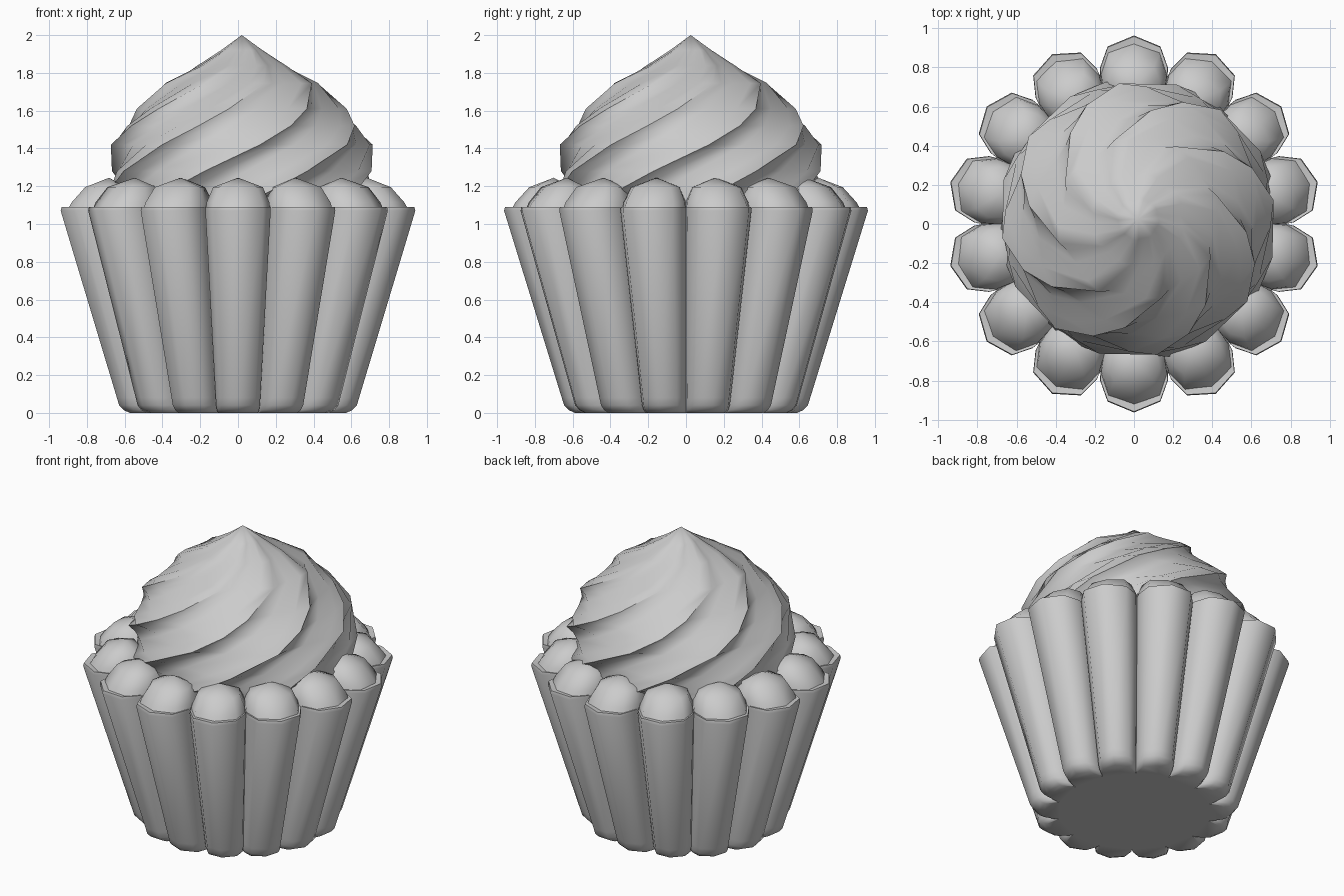
import bpy, bmesh
from math import sin, cos, pi, radians

if "Cube" in bpy.data.objects:
    bpy.data.objects.remove(bpy.data.objects["Cube"])

LOBES, RIDGES = 14, 8


def rot(p, a):
    return (p[0] * cos(a) - p[1] * sin(a), p[0] * sin(a) + p[1] * cos(a))


def skin(bm, rings, cap_start=False, cap_end=False, tip=None):
    """Bridge equal-length closed rings of points, optionally closing the ends."""
    vs = [[bm.verts.new(p) for p in r] for r in rings]
    n = len(vs[0])
    for a, b in zip(vs, vs[1:]):
        for i in range(n):
            j = (i + 1) % n
            bm.faces.new((a[i], a[j], b[j], b[i]))
    if cap_start:
        bm.faces.new(vs[0][::-1])
    if cap_end:
        bm.faces.new(vs[-1])
    if tip:
        t = bm.verts.new(tip)
        for i in range(n):
            bm.faces.new((vs[-1][i], vs[-1][(i + 1) % n], t))


def finish(bm, name, angle):
    bmesh.ops.recalc_face_normals(bm, faces=bm.faces)
    me = bpy.data.meshes.new(name)
    bm.to_mesh(me)
    bm.free()
    ob = bpy.data.objects.new(name, me)
    bpy.context.collection.objects.link(ob)
    bpy.ops.object.select_all(action='DESELECT')
    ob.select_set(True)
    bpy.context.view_layer.objects.active = ob
    bpy.ops.object.shade_smooth_by_angle(angle=radians(angle))


# Scalloped paper cup: 14 faceted lobes, tapering to a rounded base
lobe = [(0.172, 0.755), (0.173, 0.80), (0.135, 0.907), (0, 0.963),
        (-0.135, 0.907), (-0.173, 0.80)]
outline = [rot(p, 2 * pi * k / LOBES) for k in range(LOBES) for p in lobe]
profile = [(0.61, 0), (0.645, 0.015), (0.67, 0.04), (0.683, 0.08),
           (1.0, 1.07), (0.995, 1.09), (0.95, 1.085)]
bm = bmesh.new()
skin(bm, [[(x * s, y * s, z) for x, y in outline] for s, z in profile], True, True)
finish(bm, "paper_cup", 62)

# Cake bulges: one sloping dome on each lobe, highest towards the frosting
dome = [(0, 0.96), (-0.135, 0.907), (-0.175, 0.77), (-0.15, 0.58),
        (0, 0.52), (0.15, 0.58), (0.175, 0.77), (0.135, 0.907)]
cy = 0.70
bm = bmesh.new()
for k in range(LOBES):
    a = 2 * pi * k / LOBES
    rings = []
    for sx, sy, z in [(0.98, 0.88, 1.07), (0.95, 0.78, 1.115), (0.75, 0.5, 1.195)]:
        rings.append([(*rot((x * sx, cy + (y - cy) * sy), a), z) for x, y in dome])
    skin(bm, rings, True, tip=(*rot((0, cy), a), 1.245))
finish(bm, "cake_bulges", 62)

# Frosting swirl: ridged section twisted clockwise from the tip downwards
section = [(0, 1.0), (0.16, 0.935), (0.4, 0.915), (0.75, 0.97)]
levels = [(0.68, 1.10, -135), (0.72, 1.18, -122), (0.715, 1.28, -106),
          (0.70, 1.42, -82), (0.64, 1.52, -66), (0.56, 1.61, -52),
          (0.42, 1.745, -28), (0.24, 1.84, -14), (0.11, 1.92, -5)]
ox, oy = 0.02, 0.025
bm = bmesh.new()
rings = []
for r, z, tw in levels:
    ring = []
    for k in range(RIDGES):
        for ph, f in section:
            a = 2 * pi * (k + ph) / RIDGES + radians(tw)
            ring.append((ox + r * f * cos(a), oy + r * f * sin(a), z))
    rings.append(ring)
skin(bm, rings, True, tip=(ox, oy, 2.0))
finish(bm, "frosting_swirl", 50)
